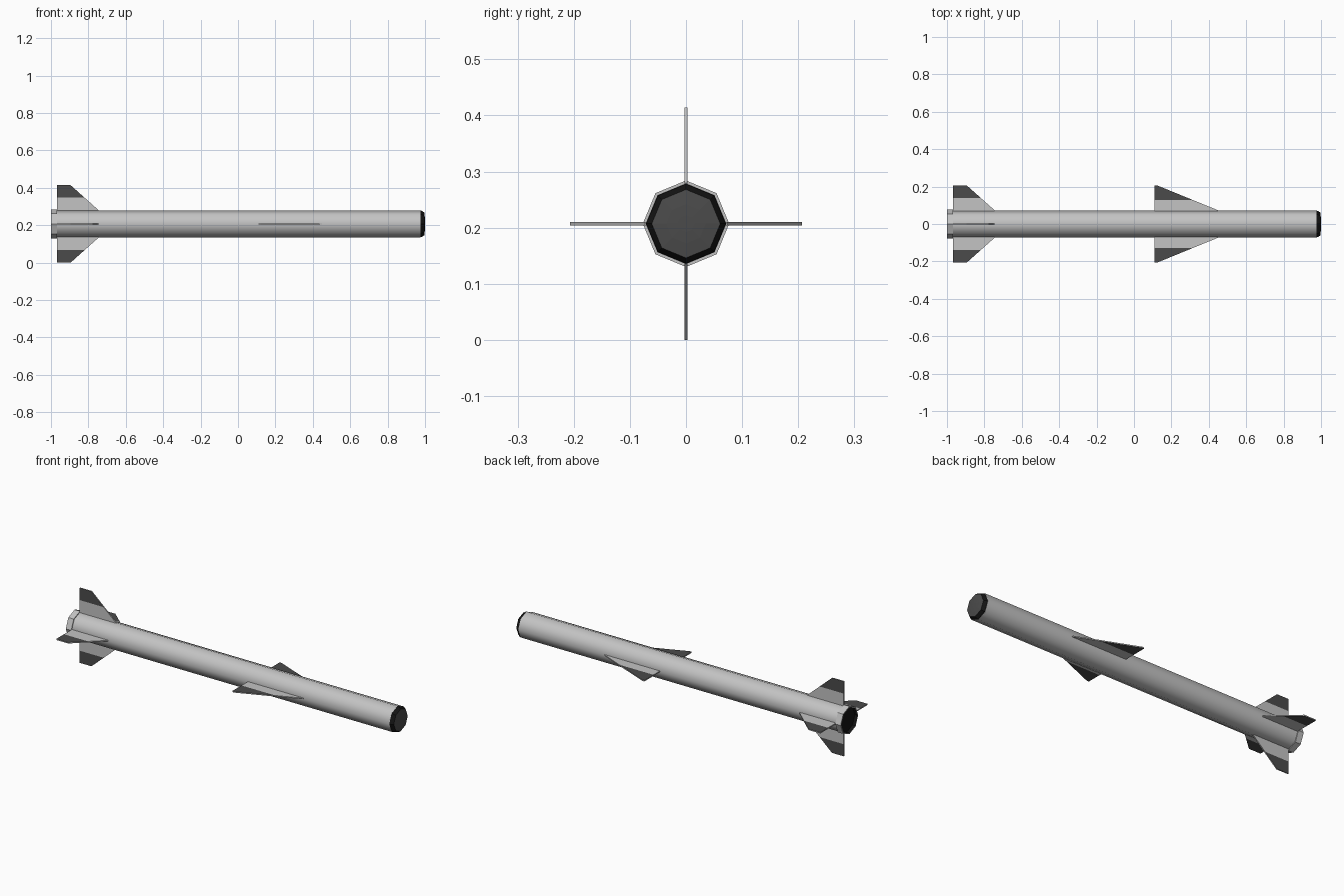
import bpy, bmesh, math
from mathutils import Matrix, Vector

if "Cube" in bpy.data.objects:
    bpy.data.objects.remove(bpy.data.objects["Cube"])

CZ = 0.207   # height of the body axis
SIDES = 8


def material(name, v):
    m = bpy.data.materials.new(name)
    m.diffuse_color = (v, v, v, 1)
    m.use_nodes = True
    m.node_tree.nodes["Principled BSDF"].inputs["Base Color"].default_value = m.diffuse_color
    return m


LIGHT = material("light_grey", 0.55)
DARK = material("dark_grey", 0.07)
BLACK = material("black", 0.007)


def make_object(name, bm, mats):
    bmesh.ops.recalc_face_normals(bm, faces=bm.faces)
    me = bpy.data.meshes.new(name)
    bm.to_mesh(me)
    bm.free()
    for m in mats:
        me.materials.append(m)
    ob = bpy.data.objects.new(name, me)
    bpy.context.collection.objects.link(ob)
    ob.location.z = CZ
    return ob


def turned(name, profile, bands, mats, caps=(None, None), smooth=False):
    """Octagonal lathe along x: profile of (x, radius), one material index per band."""
    bm = bmesh.new()
    rings = [[bm.verts.new((x, r * math.cos(a), r * math.sin(a)))
              for a in (math.tau * i / SIDES for i in range(SIDES))] for x, r in profile]
    for k, mat in enumerate(bands):
        for i in range(SIDES):
            j = (i + 1) % SIDES
            f = bm.faces.new((rings[k][i], rings[k][j], rings[k + 1][j], rings[k + 1][i]))
            f.material_index = mat
            f.smooth = smooth
    for ring, mat in zip((rings[0], rings[-1]), caps):
        if mat is not None:
            bm.faces.new(ring).material_index = mat
    return make_object(name, bm, mats)


def fin(name, outline, paint_from, angle, half=0.003):
    """Flat fin from an (x, radius) outline; its sides are dark beyond paint_from."""
    bm = bmesh.new()
    face = bm.faces.new([bm.verts.new((x, -half, r)) for x, r in outline])
    ext = bmesh.ops.extrude_face_region(bm, geom=[face])
    new = [g for g in ext["geom"] if isinstance(g, bmesh.types.BMVert)]
    bmesh.ops.translate(bm, verts=new, vec=(0, 2 * half, 0))
    bmesh.ops.bisect_plane(bm, geom=bm.verts[:] + bm.edges[:] + bm.faces[:],
                           plane_co=(0, 0, paint_from), plane_no=(0, 0, 1))
    bm.normal_update()
    for f in bm.faces:
        side = abs(f.normal.y) > 0.9
        f.material_index = int(side and f.calc_center_median().z > paint_from)
    bmesh.ops.rotate(bm, verts=bm.verts, cent=(0, 0, 0),
                     matrix=Matrix.Rotation(angle, 3, 'X'))
    return make_object(name, bm, [LIGHT, DARK])


# Body tube
turned("body", [(-0.98, 0.072), (0.976, 0.072)], [0], [LIGHT], caps=(0, 0), smooth=True)

# Nose: black chamfer around a shallow dark seeker window
turned("nose_rim", [(0.974, 0.0715), (0.982, 0.0705), (0.996, 0.061)], [0, 0], [BLACK])
turned("nose_window", [(0.996, 0.061), (0.999, 0.035), (1.0, 0.015)], [0, 0], [DARK],
       caps=(None, 0))

# Tail ring with a recessed black exhaust
turned("tail_ring", [(-0.967, 0.070), (-0.967, 0.077), (-1.0, 0.077), (-1.0, 0.070),
                     (-0.985, 0.069)], [0, 0, 0, 1], [LIGHT, BLACK], caps=(None, 1))

# Four tail fins
tail = [(-0.967, 0.05), (-0.967, 0.207), (-0.895, 0.207), (-0.745, 0.073), (-0.745, 0.05)]
for i, side in enumerate(("top", "left", "bottom", "right")):
    fin("tail_fin_" + side, tail, 0.14, i * math.pi / 2)

# Two main wings
wing = [(0.11, 0.05), (0.11, 0.207), (0.122, 0.207), (0.45, 0.073), (0.45, 0.05)]
for side, a in (("left", math.pi / 2), ("right", -math.pi / 2)):
    fin("wing_" + side, wing, 0.127, a)
